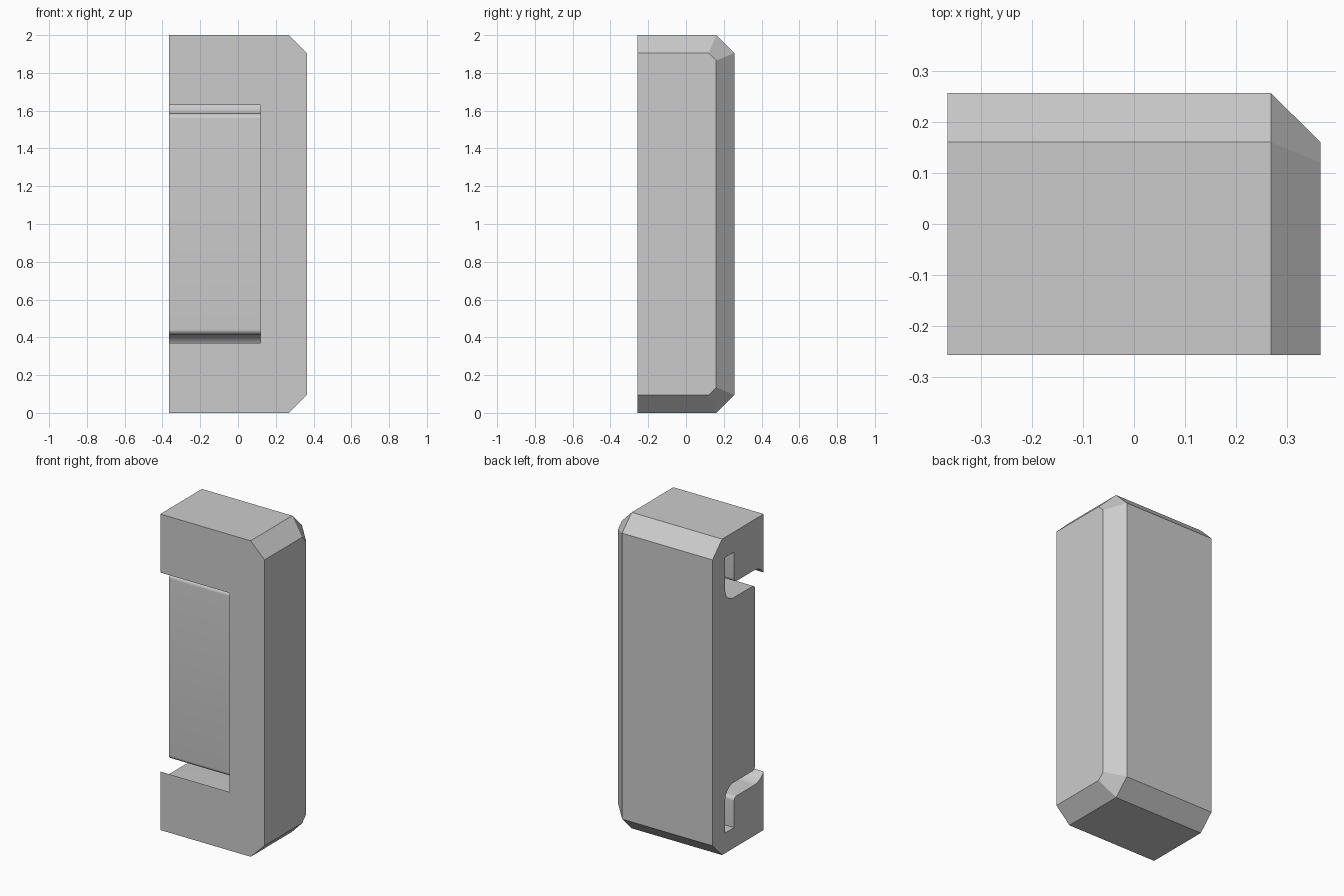
import bpy, bmesh, math

if "Cube" in bpy.data.objects:
    bpy.data.objects.remove(bpy.data.objects["Cube"], do_unlink=True)

# Overall half sizes, height and chamfered positions
W, D, H = 0.365, 0.256, 2.0
CX, CY, CZ = 0.268, 0.16, 1.905
SLOT_END = 0.12

grey = bpy.data.materials.new("plain_grey")
grey.use_nodes = True
grey.diffuse_color = (0.6, 0.6, 0.6, 1)
grey.node_tree.nodes["Principled BSDF"].inputs["Base Color"].default_value = (0.6, 0.6, 0.6, 1)


def make_object(name, bm):
    bmesh.ops.recalc_face_normals(bm, faces=bm.faces)
    mesh = bpy.data.meshes.new(name)
    bm.to_mesh(mesh)
    bm.free()
    mesh.materials.append(grey)
    obj = bpy.data.objects.new(name, mesh)
    bpy.context.collection.objects.link(obj)
    return obj


def arc(y, z, r, start, end, steps=8):
    angles = [math.radians(start + (end - start) * i / steps) for i in range(steps + 1)]
    return [(y + r * math.cos(a), z + r * math.sin(a)) for a in angles]


# Chamfered body: convex hull of the upper corners and their mirror images
upper = [(-W, -D, H), (-W, CY, H), (-W, D, CZ),
         (CX, -D, H), (W, -D, CZ),
         (CX, CY, H), (CX, D, CZ),
         (W, 0.12, CZ), (W, CY, 1.865)]
bm = bmesh.new()
for x, y, z in upper:
    bm.verts.new((x, y, z))
    bm.verts.new((x, y, H - z))
bmesh.ops.convex_hull(bm, input=bm.verts)
bmesh.ops.dissolve_limit(bm, angle_limit=math.radians(1), verts=bm.verts, edges=bm.edges)
body = make_object("bracket_body", bm)

# Side slot: upper half of the bent channel profile in (y, z), then mirrored
lip = [p for p in arc(-0.158, 1.56, 0.12, 144, 90)]
half = [(-0.4, 1.63), (-D, 1.63)] + lip
half += arc(0.015, 1.705, 0.025, -90, 0, 6)
half += [(0.04, 1.872), (0.13, 1.872)]
half += arc(0.045, 1.67, 0.085, 0, -90)
half += arc(-0.143, 1.558, 0.027, 90, 180)
profile = half + [(y, H - z) for y, z in reversed(half)]

bm = bmesh.new()
face = bm.faces.new([bm.verts.new((-W - 0.1, y, z)) for y, z in profile])
ext = bmesh.ops.extrude_face_region(bm, geom=[face])
moved = [v for v in ext["geom"] if isinstance(v, bmesh.types.BMVert)]
bmesh.ops.translate(bm, verts=moved, vec=(SLOT_END + W + 0.1, 0, 0))
cutter = make_object("slot_cutter", bm)
cutter.hide_render = True

# Cut the slot, then remove the cutter
cut = body.modifiers.new("slot", "BOOLEAN")
cut.operation = "DIFFERENCE"
cut.solver = "EXACT"
cut.object = cutter
bpy.ops.object.select_all(action="DESELECT")
body.select_set(True)
bpy.context.view_layer.objects.active = body
bpy.ops.object.modifier_apply(modifier=cut.name)
bpy.data.objects.remove(cutter, do_unlink=True)

# Smooth bends, crisp chamfers
bpy.ops.object.shade_smooth_by_angle(angle=math.radians(25))
